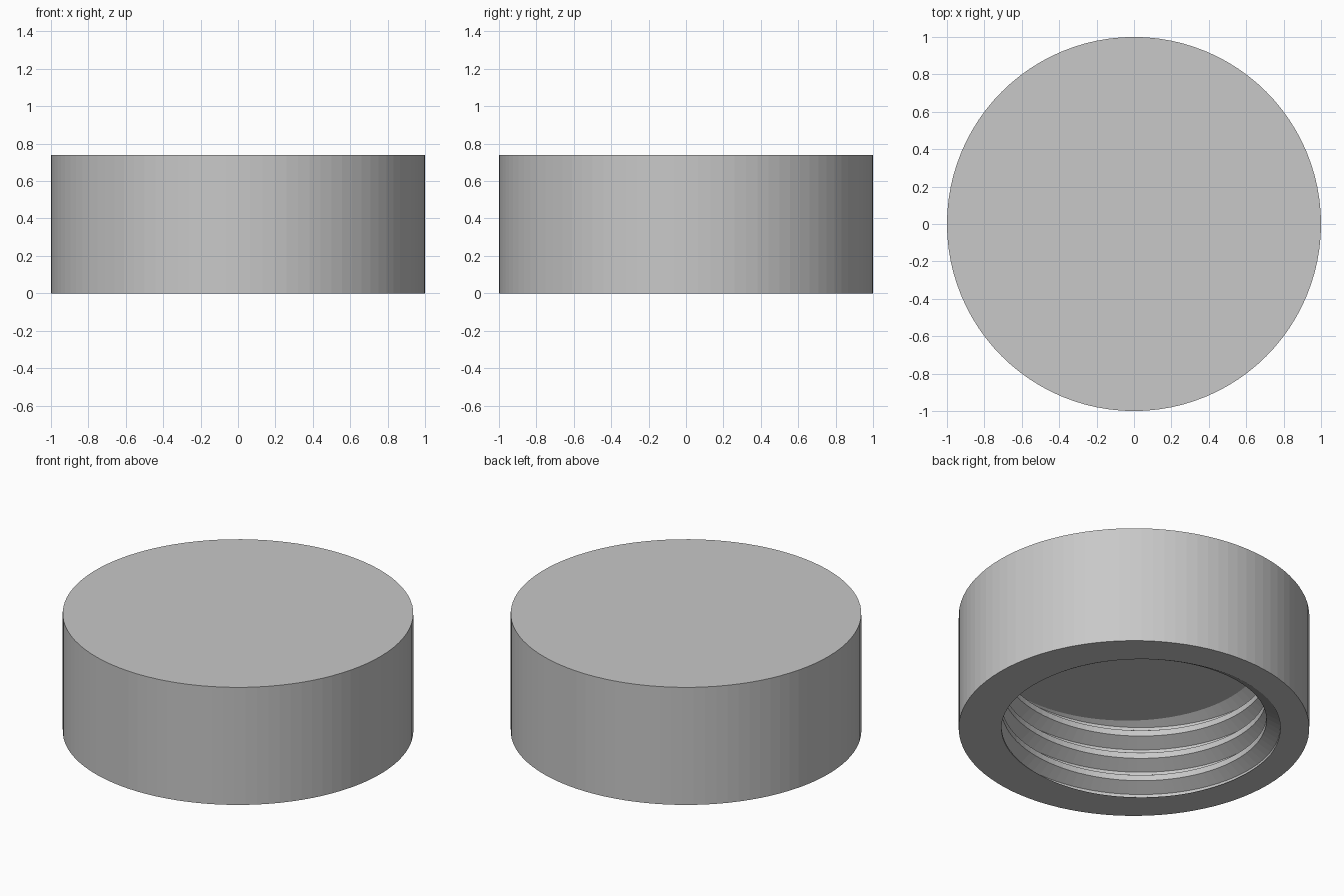
import bpy
import bmesh
import math

if "Cube" in bpy.data.objects:
    bpy.data.objects.remove(bpy.data.objects["Cube"], do_unlink=True)

HEIGHT, CEILING = 0.74, 0.51      # outer height, depth of the bore
MAJOR, MINOR = 0.835, 0.756       # thread root and crest radii
PITCH, START = 0.147, math.radians(-135)
SEGMENTS = 96


def make_material(name, rgb):
    mat = bpy.data.materials.new(name)
    mat.use_nodes = True
    mat.diffuse_color = (*rgb, 1)
    mat.node_tree.nodes["Principled BSDF"].inputs["Base Color"].default_value = (*rgb, 1)
    return mat


def ring(bm, radius, z):
    return [bm.verts.new((radius * math.cos(2 * math.pi * i / SEGMENTS),
                          radius * math.sin(2 * math.pi * i / SEGMENTS), z))
            for i in range(SEGMENTS)]


def edges_at(bm, z):
    return [e for e in bm.edges if e.is_boundary
            and all(abs(v.co.z - z) < 1e-4 for v in e.verts)]


bm = bmesh.new()

# Internal screw thread: a 60 degree flat-topped profile swept along a helix
flank = (MAJOR - MINOR) * math.tan(math.radians(30))
root_top = 0.044
profile = [(MAJOR, root_top - PITCH / 8), (MAJOR, root_top),
           (MINOR, root_top + flank), (MINOR, root_top + flank + PITCH / 4)]
points = [(r, z + PITCH * turn) for turn in range(-3, 6) for r, z in profile]
columns = []
for i in range(SEGMENTS + 1):
    angle = START + 2 * math.pi * i / SEGMENTS
    rise = PITCH * i / SEGMENTS
    columns.append([bm.verts.new((r * math.cos(angle), r * math.sin(angle), z + rise))
                    for r, z in points])
for a, b in zip(columns, columns[1:]):
    for j in range(len(points) - 1):
        bm.faces.new((a[j], a[j + 1], b[j + 1], b[j]))
bmesh.ops.remove_doubles(bm, verts=bm.verts[:], dist=1e-5)

# Trim the thread at the open end and at the bore ceiling
for z, sign in ((0, -1), (CEILING, 1)):
    bmesh.ops.bisect_plane(bm, geom=bm.verts[:] + bm.edges[:] + bm.faces[:], dist=1e-6,
                           plane_co=(0, 0, z), plane_no=(0, 0, sign), clear_outer=True)

# Bore ceiling
bmesh.ops.triangle_fill(bm, edges=edges_at(bm, CEILING), use_beauty=True, normal=(0, 0, -1))

# Outer wall and flat top
low, high = ring(bm, 1, 0), ring(bm, 1, HEIGHT)
for i in range(SEGMENTS):
    j = (i + 1) % SEGMENTS
    bm.faces.new((low[i], low[j], high[j], high[i]))
bm.faces.new(high)

# Bottom rim between the outer wall and the thread mouth
bmesh.ops.triangle_fill(bm, edges=edges_at(bm, 0), use_beauty=True, normal=(0, 0, -1))
bmesh.ops.recalc_face_normals(bm, faces=bm.faces[:])

mesh = bpy.data.meshes.new("threaded_cap")
bm.to_mesh(mesh)
bm.free()
mesh.materials.append(make_material("light grey", (0.58, 0.58, 0.58)))
cap = bpy.data.objects.new("threaded_cap", mesh)
bpy.context.collection.objects.link(cap)
